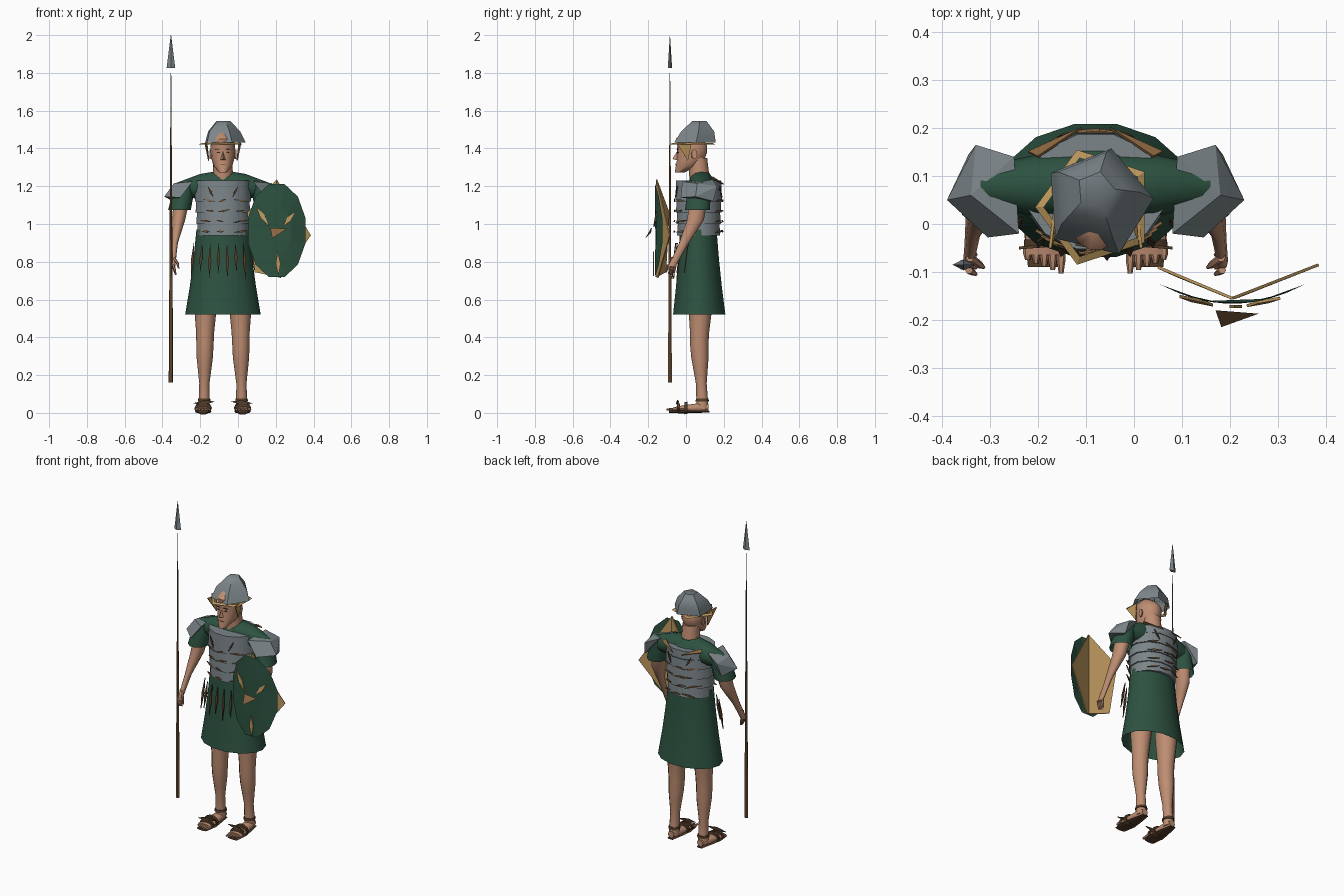
import bpy, bmesh, math, random
from mathutils import Vector

if "Cube" in bpy.data.objects:
    bpy.data.objects.remove(bpy.data.objects["Cube"])

CENTRE = Vector((-.08, 0, 0))  # body centre line; all x offsets start here
random.seed(4)


def material(name, red, green, blue):
    mat = bpy.data.materials.new(name)
    mat.use_nodes = True
    mat.diffuse_color = (red, green, blue, 1)
    mat.node_tree.nodes["Principled BSDF"].inputs["Base Color"].default_value = mat.diffuse_color
    return mat


CLOTH = material("dark green cloth", .026, .085, .052)
STEEL = material("steel grey", .2, .235, .25)
SKIN = material("skin", .52, .27, .17)
BRASS = material("brass", .5, .31, .11)
LEATHER = material("dark leather", .085, .045, .022)
WOOD = material("spear wood", .17, .095, .04)
TAN = material("tan leather", .25, .13, .05)


def finish(name, bm, mat, mirrored=False, smooth=False):
    for vert in bm.verts:
        if mirrored:
            vert.co.x = -vert.co.x
        vert.co += CENTRE
    bmesh.ops.recalc_face_normals(bm, faces=bm.faces)
    mesh = bpy.data.meshes.new(name)
    bm.to_mesh(mesh)
    bm.free()
    obj = bpy.data.objects.new(name, mesh)
    bpy.context.collection.objects.link(obj)
    mesh.materials.append(mat)
    if smooth:
        bpy.ops.object.select_all(action='DESELECT')
        obj.select_set(True)
        bpy.context.view_layer.objects.active = obj
        bpy.ops.object.shade_smooth_by_angle(angle=math.radians(50))
    return obj


def along(stops, t):
    """Value at fraction t of a row of evenly spaced stops."""
    place = t * (len(stops) - 1)
    i = min(int(place), len(stops) - 2)
    first, second = stops[i], stops[i + 1]
    return first + (second - first) * (place - i)


def loft(name, mat, path, radii, depth=1, end_depth=None, axis='z', sides=10, steps=6,
         open_start=False, open_end=False, turn=0, smooth=True, mirrored=False):
    """Skin of elliptical rings that follow a path and lie across an axis."""
    bm = bmesh.new()
    path = [Vector(p) for p in path]
    end_depth = depth if end_depth is None else end_depth
    rings = []
    for step in range(steps + 1):
        t = step / steps
        wide = along(radii, t)
        deep = wide * along((depth, end_depth), t)
        ring = []
        for i in range(sides):
            angle = math.radians(turn) + math.tau * i / sides
            a, b = wide * math.cos(angle), deep * math.sin(angle)
            offset = {'z': (a, b, 0), 'y': (a, 0, b), 'x': (0, a, b)}[axis]
            ring.append(bm.verts.new(along(path, t) + Vector(offset)))
        rings.append(ring)
    for low, high in zip(rings, rings[1:]):
        for i in range(sides):
            bm.faces.new((low[i - 1], low[i], high[i], high[i - 1]))
    if not open_start:
        bm.faces.new(rings[0])
    if not open_end:
        bm.faces.new(rings[-1])
    return finish(name, bm, mat, mirrored, smooth)


def plate(name, mat, points, mirrored=False, thick=.006):
    bm = bmesh.new()
    bm.faces.new([bm.verts.new(p) for p in points])
    obj = finish(name, bm, mat, mirrored)
    solid = obj.modifiers.new("thickness", 'SOLIDIFY')
    solid.thickness, solid.offset = thick, 0


def leaf(name, mat, start, end, half_width, mirrored=False):
    """Thin four-cornered blade from start to end, facing front and back."""
    start, end = Vector(start), Vector(end)
    across = (end - start).cross(Vector((0, 1, 0))).normalized() * half_width
    middle = (start + end) / 2
    plate(name, mat, (start, middle + across, end, middle - across), mirrored)


def hull(name, mat, points, mirrored=False):
    bm = bmesh.new()
    for p in points:
        bm.verts.new(p)
    bmesh.ops.convex_hull(bm, input=bm.verts)
    finish(name, bm, mat, mirrored)


def oval_y(x, half_width, half_depth):
    return half_depth * math.sqrt(max(0, 1 - (x / half_width) ** 2))


# Tunic: open skirt, shoulder yoke and collar
loft("tunic_skirt", CLOTH, [(0, .07, .52), (0, .065, .97)], [.2, .175, .155, .14], depth=.71,
     sides=14, open_start=True)
loft("tunic_yoke", CLOTH, [(-.24, .08, 1.18), (0, .08, 1.22), (.24, .08, 1.18)],
     [.04, .065, .065, .065, .04], axis='x', sides=12, steps=8)
loft("tunic_collar", CLOTH, [(0, .09, 1.18), (0, .08, 1.27)], [.14, .1, .06], depth=.75, steps=2)

# Overlapping torso bands
for row in range(4):
    low = .94 + .06 * row
    high = low + (.11 if row == 3 else .07)
    radius = .142 + .004 * row
    loft("torso_band", STEEL, [(0, .067, low), (0, .067, high)], [radius, radius - .005],
         depth=.83, sides=12, steps=1, turn=15)

# Leather slits between the bands, front and back
for face in (-1, 1):
    def on_torso(x, z):
        return (x, .067 + face * oval_y(x, .158, .13), z)
    for row in range(4):
        for column in (-1, 0, 1):
            x = column * .08 + random.uniform(-.02, .02)
            z = .96 + row * .055
            reach = random.uniform(.02, .045)
            slope = random.uniform(-.01, .01)
            leaf("torso_slit", TAN, on_torso(x - reach, z - slope), on_torso(x + reach, z + slope), .005)
    for side in (-1, 1):
        leaf("chest_slit", LEATHER, on_torso(side * .08, 1.2), on_torso(side * .05, 1.14), .006)

# Hanging leather strips under the belt
for i in range(8):
    x = -.154 + i * .044
    y = .06 - oval_y(x, .17, .115)
    leaf("hanging_strip", LEATHER, (x, y, .9), (x * 1.1, y - .02, .71 + .03 * (i % 2)), .008)

for side, mirrored in (("left", False), ("right", True)):
    # Leg, foot and toes
    loft(side + "_leg", SKIN, [(.09, .08, .7), (.095, .07, .36), (.1, .088, .02)],
         [.068, .06, .048, .043, .027, .03], depth=1.06, sides=12, steps=10, mirrored=mirrored)
    loft(side + "_foot", SKIN, [(.1, .12, .03), (.107, -.065, .02)], [.02, .031, .035, .04, .042],
         depth=1, end_depth=.25, axis='y', steps=4, mirrored=mirrored)
    for i in range(5):
        x = .072 + .0175 * i
        tip = -.103 + .007 * i
        loft(side + "_toe", SKIN, [(x, -.05, .02), (x, tip, .018)], [.009, .009, .005],
             axis='y', sides=6, steps=4, mirrored=mirrored)

    # Sandal
    loft(side + "_sandal_sole", LEATHER, [(.1, .125, .006), (.106, -.09, .006)], [.02, .034, .045, .035],
         depth=.2, axis='y', steps=3, mirrored=mirrored)
    for y, height in ((0, .75), (-.04, .55)):
        loft(side + "_sandal_strap", LEATHER, [(.104, y + .008, .027), (.104, y - .008, .025)], [.045, .046],
             depth=height, axis='y', steps=1, mirrored=mirrored)
    loft(side + "_ankle_strap", LEATHER, [(.099, .086, .06), (.099, .086, .075)], [.034, .032],
         depth=1.1, steps=1, mirrored=mirrored)
    leaf(side + "_strap_end", LEATHER, (.04, -.04, .06), (.16, -.05, .05), .012, mirrored)

    # Arm and sleeve
    loft(side + "_arm", SKIN, [(.21, .075, 1.18), (.235, .05, 1.02), (.255, -.01, .9), (.264, -.076, .775)],
         [.045, .04, .035, .026, .017, .014, .012], depth=1.1, end_depth=1.8, mirrored=mirrored)
    loft(side + "_sleeve", CLOTH, [(.23, .06, 1.075), (.2, .075, 1.21)], [.06, .058, .05],
         depth=1.15, steps=2, open_start=True, mirrored=mirrored)

    # Hand
    for i in range(4):
        y = -.056 - .0135 * i
        loft(side + "_finger", SKIN, [(.264, y, .785), (.25, y - .008, .73 + .006 * abs(i - 1))],
             [.008, .007, .004], sides=6, steps=2, mirrored=mirrored)
    loft(side + "_thumb", SKIN, [(.262, -.07, .825), (.242, -.085, .795), (.234, -.09, .765)],
         [.009, .008, .004], sides=6, steps=2, mirrored=mirrored)

    # Angular shoulder guard and back strap
    hull(side + "_shoulder_guard", STEEL,
         [(.31, .05, 1.145), (.25, .165, 1.2), (.17, .14, 1.235), (.16, -.02, 1.225),
          (.225, -.028, 1.14), (.26, .06, 1.215), (.265, .145, 1.12)], mirrored)
    plate(side + "_back_strap", TAN, [(.03, .2, 1.21), (.14, .15, 1.235), (.12, .14, 1.25)], mirrored)

    # Cheek guard, ear, eye and brow
    plate(side + "_cheek_guard", BRASS, [(.095, -.05, 1.43), (.085, .03, 1.43), (.075, .01, 1.335)], mirrored)
    loft(side + "_ear", SKIN, [(.06, .04, 1.37), (.071, .045, 1.37)], [.014, .015],
         depth=1.7, axis='x', sides=8, steps=1, mirrored=mirrored)
    leaf(side + "_eye", LEATHER, (.014, -.046, 1.379), (.036, -.043, 1.379), .004, mirrored)
    leaf(side + "_brow", LEATHER, (.01, -.047, 1.396), (.042, -.042, 1.396), .003, mirrored)

# Neck, head and face
loft("neck", SKIN, [(0, .075, 1.2), (0, .062, 1.35)], [.055, .05], sides=12, steps=2)
loft("head", SKIN, [(0, y, 1.272 + .0355 * i) for i, y in enumerate((-.035, .007, .026, .032, .033, .016, .01))],
     [.02, .05, .06, .065, .065, .057, .025], depth=1.25, sides=14)
hull("nose", SKIN, [(0, -.044, 1.39), (0, -.072, 1.345), (-.015, -.045, 1.338), (.015, -.045, 1.338), (0, -.04, 1.335)])
leaf("mouth", TAN, (-.02, -.053, 1.315), (.02, -.053, 1.315), .004)

# Five-sided helmet with brass brim
loft("helmet_bowl", STEEL, [(.005, .045, 1.432), (0, .06, 1.49), (0, .07, 1.545)], [.116, .092, .04],
     sides=5, steps=4, turn=4, open_start=True)
loft("helmet_brim", BRASS, [(0, .035, 1.422), (0, .035, 1.43)], [.126, .108],
     sides=5, steps=1, turn=36, open_start=True, open_end=True, smooth=False)

# Shield: curved oval face
SHIELD_X, SHIELD_Z = .285, .965


def on_shield(x, z, lift=0):
    return (SHIELD_X + x, 1.75 * x * x - .166 - lift, SHIELD_Z + z)


bm = bmesh.new()
inner, outer = [[bm.verts.new(on_shield(.158 * size * math.cos(math.tau * (i + .5) / 12),
                                        .255 * size * math.sin(math.tau * (i + .5) / 12)))
                 for i in range(12)] for size in (.5, 1)]
bm.faces.new(inner)
for i in range(12):
    bm.faces.new((inner[i - 1], inner[i], outer[i], outer[i - 1]))
finish("shield_face", bm, CLOTH)

# Shield backing folded along an upright ridge, with ornaments and a boss
ridge = [(SHIELD_X, -.155, 1.235), (SHIELD_X, -.155, .72)]
plate("shield_back_left", BRASS, ridge + [(.305, -.148, .715), (.465, -.085, .94)])
plate("shield_back_right", BRASS, ridge + [(.17, -.108, .745), (.13, -.09, 1.06)])
for start, end in (((-.11, .13), (-.04, .02)), ((.03, .02), (.1, .1)), ((.005, -.11), (.01, -.24))):
    leaf("shield_ornament", BRASS, on_shield(*start, .006), on_shield(*end, .006), .013)
hull("shield_boss", TAN, [(.25, -.18, .98), (.34, -.187, .975), (.262, -.215, .925), (.29, -.185, .955)])

# Spear
SPEAR_X, SPEAR_Y = -.275, -.085


def spear_part(name, mat, low, high, radii, **options):
    loft(name, mat, [(SPEAR_X, SPEAR_Y, low), (SPEAR_X, SPEAR_Y, high)], radii, steps=1, **options)


spear_part("spear_shaft", WOOD, .16, 1.62, [.012, .003], sides=6)
spear_part("spear_neck", STEEL, 1.62, 1.8, [.003, .0015], sides=6)
spear_part("spear_head", STEEL, 1.825, 2, [.023, .001], depth=.5, sides=4, smooth=False)
